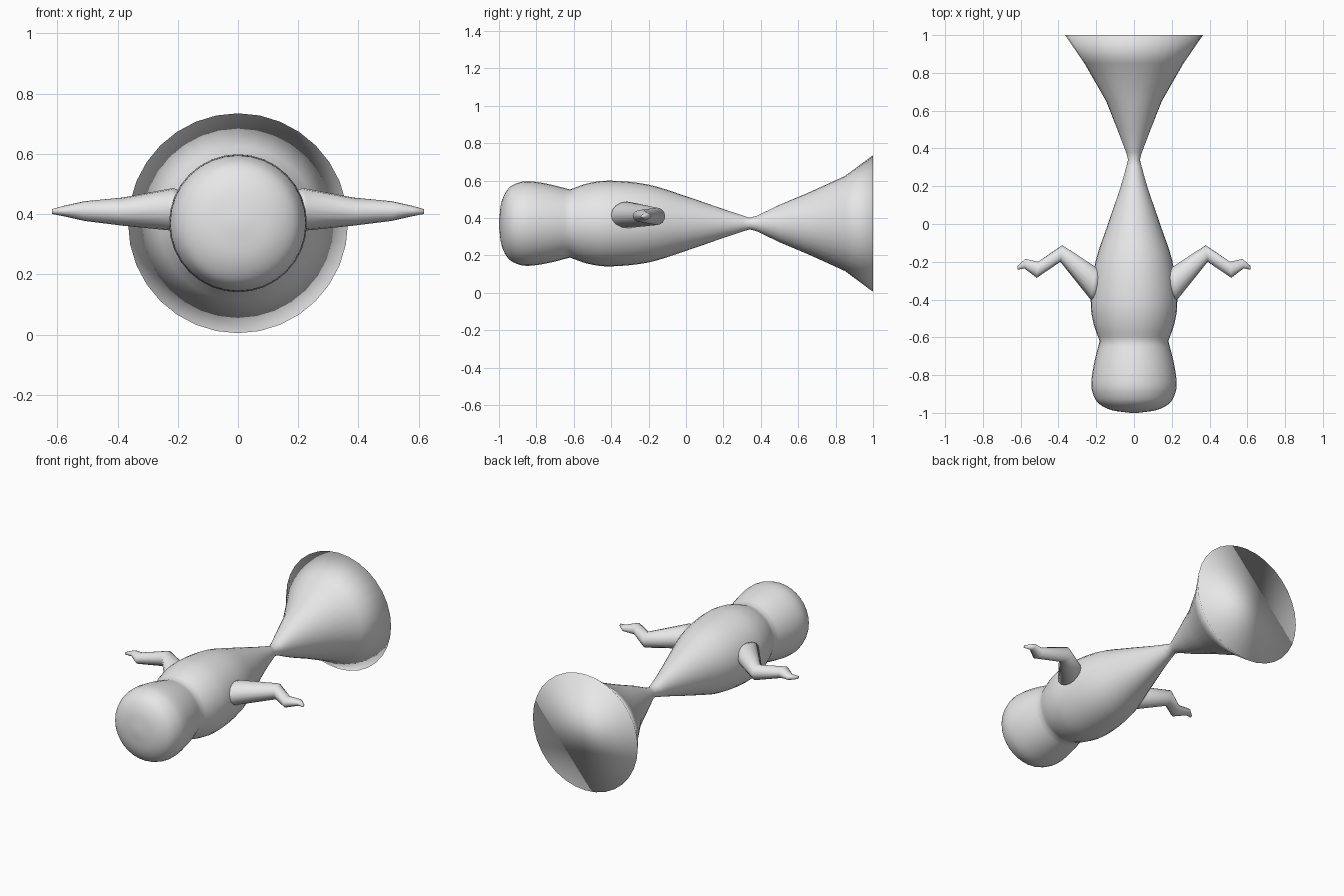
import bpy, bmesh, math
from mathutils import Vector

if "Cube" in bpy.data.objects:
    bpy.data.objects.remove(bpy.data.objects["Cube"])

grey = bpy.data.materials.new("light grey")
grey.diffuse_color = (0.8, 0.8, 0.8, 1)
grey.use_nodes = True
grey.node_tree.nodes["Principled BSDF"].inputs["Base Color"].default_value = grey.diffuse_color


def loft(name, rings):
    """Skin closed rings of points, cap both ends, shade smooth."""
    bm = bmesh.new()
    loops = [[bm.verts.new(p) for p in ring] for ring in rings]
    n = len(loops[0])
    for a, b in zip(loops, loops[1:]):
        for i in range(n):
            j = (i + 1) % n
            bm.faces.new((a[i], a[j], b[j], b[i]))
    bm.faces.new(loops[0])
    bm.faces.new(loops[-1])
    bmesh.ops.recalc_face_normals(bm, faces=bm.faces)
    for f in bm.faces:
        f.smooth = True
    me = bpy.data.meshes.new(name)
    bm.to_mesh(me)
    bm.free()
    me.materials.append(grey)
    ob = bpy.data.objects.new(name, me)
    bpy.context.collection.objects.link(ob)
    return ob


def ellipse(centre, u, v, n):
    return [centre + u * math.cos(2 * math.pi * i / n) + v * math.sin(2 * math.pi * i / n)
            for i in range(n)]


def smooth_profile(pts, steps=4):
    """Catmull-Rom through the profile points."""
    pts = [Vector(p) for p in pts]
    ext = [2 * pts[0] - pts[1]] + pts + [2 * pts[-1] - pts[-2]]
    out = []
    for a, b, c, d in zip(ext, ext[1:], ext[2:], ext[3:]):
        for k in range(steps):
            t = k / steps
            out.append(0.5 * (2 * b + (c - a) * t + (2 * a - 5 * b + 4 * c - d) * t * t
                              + (3 * b - a - 3 * c + d) * t ** 3))
    return out + [pts[-1]]


AXIS_Z = 0.37


def round_part(name, profile, n=32):
    """Part turned about the long axis; profile of (y, x radius, z radius)."""
    return loft(name, [ellipse(Vector((0, y, AXIS_Z)), Vector((rx, 0, 0)), Vector((0, 0, rz)), n)
                       for y, rx, rz in profile])


# Head and body in one skin, with a crease at the neck
head = smooth_profile([(-1, 0.02, 0.02), (-0.985, 0.12, 0.12), (-0.95, 0.187, 0.187),
                       (-0.9, 0.217, 0.217), (-0.84, 0.226, 0.226), (-0.74, 0.212, 0.212),
                       (-0.62, 0.182, 0.182)])
body = smooth_profile([(-0.62, 0.182, 0.182), (-0.52, 0.216, 0.216), (-0.4, 0.229, 0.229),
                       (-0.2, 0.204, 0.208), (0, 0.138, 0.146), (0.2, 0.07, 0.077),
                       (0.34, 0.031, 0.031)])
# Flared tail with a flat end
tail = [(0.38, 0.042, 0.042), (0.5, 0.088, 0.1), (0.65, 0.147, 0.163),
        (0.85, 0.262, 0.254), (1, 0.365, 0.365)]
round_part("body_and_tail", head + body[1:] + tail)

# Arms: each ring spans a rear and a front point, with a height range
ARM = [((0.17, -0.24), (0.20, -0.40), 0.36, 0.475),
       ((0.20, -0.23), (0.23, -0.40), 0.345, 0.487),
       ((0.38, -0.112), (0.39, -0.20), 0.362, 0.455),
       ((0.508, -0.20), (0.515, -0.285), 0.378, 0.443),
       ((0.575, -0.185), (0.58, -0.235), 0.393, 0.428),
       ((0.617, -0.222), (0.618, -0.242), 0.401, 0.417)]
for side, label in ((1, "right"), (-1, "left")):
    rings = []
    for (x0, y0), (x1, y1), lo, hi in ARM:
        a, b = Vector((side * x0, y0, 0)), Vector((side * x1, y1, 0))
        mid = (a + b) / 2 + Vector((0, 0, (lo + hi) / 2))
        rings.append(ellipse(mid, (a - b) / 2, Vector((0, 0, (hi - lo) / 2)), 16))
    loft(label + "_arm", rings)
